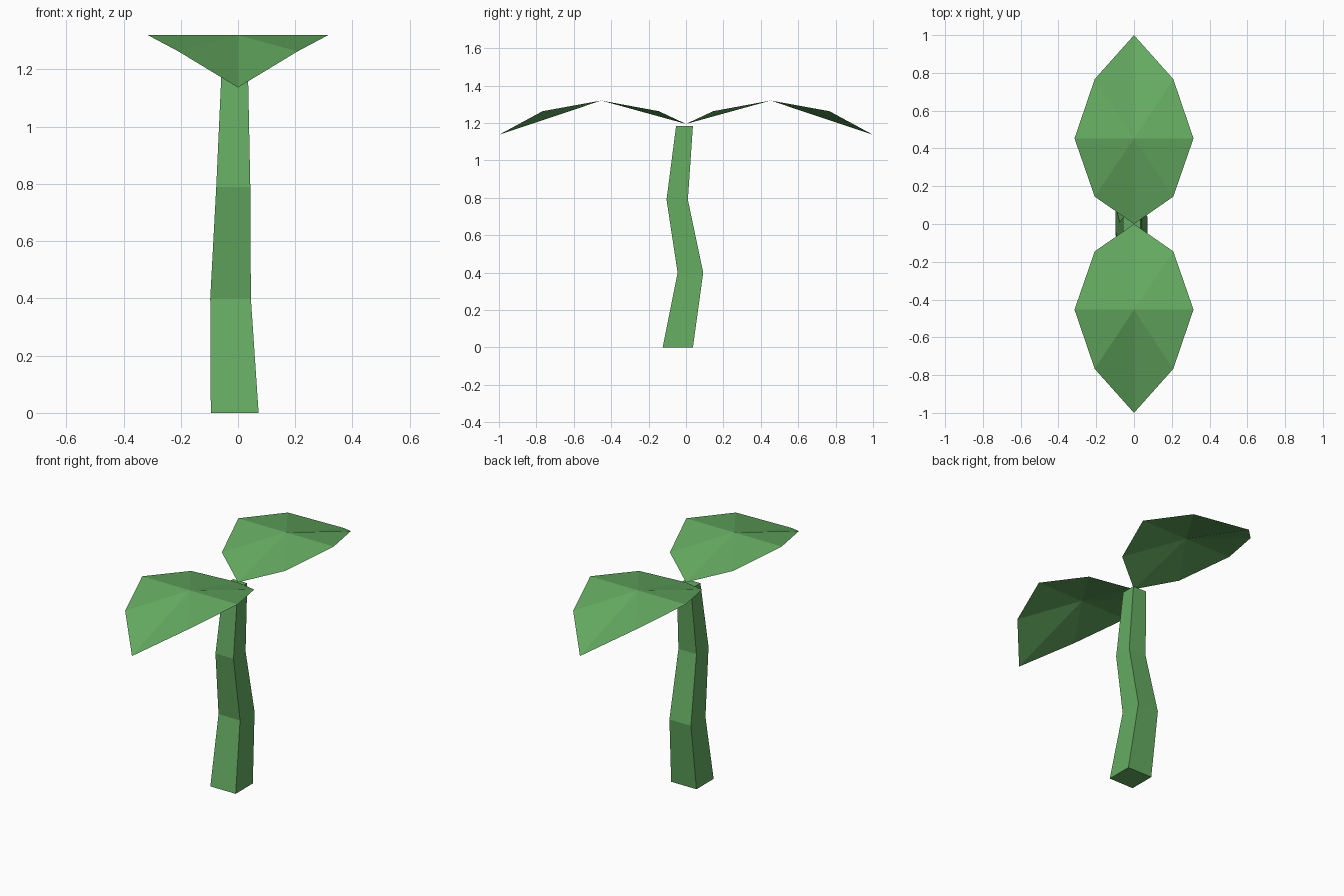
import bpy
import bmesh

cube = bpy.data.objects.get("Cube")
if cube:
    bpy.data.objects.remove(cube, do_unlink=True)

# One leaf green for the whole plant
green = bpy.data.materials.new("leaf_green")
green.use_nodes = True
colour = (0.13, 0.41, 0.12, 1)
green.diffuse_color = colour
shader = green.node_tree.nodes["Principled BSDF"]
shader.inputs["Base Color"].default_value = colour
shader.inputs["Roughness"].default_value = 0.8


def finish(name, bm, recalc=True):
    if recalc:
        bmesh.ops.recalc_face_normals(bm, faces=bm.faces)
    mesh = bpy.data.meshes.new(name)
    bm.to_mesh(mesh)
    bm.free()
    mesh.materials.append(green)
    obj = bpy.data.objects.new(name, mesh)
    bpy.context.collection.objects.link(obj)
    return obj


# Crooked four-sided stem: z, x range, y range of each ring
rings = [
    (0.00, -0.095, 0.072, -0.125, 0.037),
    (0.40, -0.097, 0.045, -0.045, 0.092),
    (0.79, -0.076, 0.043, -0.104, 0.010),
    (1.185, -0.058, 0.035, -0.053, 0.037),
]
bm = bmesh.new()
loops = []
for z, x0, x1, y0, y1 in rings:
    corners = ((x0, y0), (x1, y0), (x1, y1), (x0, y1))
    loops.append([bm.verts.new((x, y, z)) for x, y in corners])
for low, high in zip(loops, loops[1:]):
    for i in range(4):
        j = (i + 1) % 4
        bm.faces.new((low[i], low[j], high[j], high[i]))
bm.faces.new(loops[0][::-1])
bm.faces.new(loops[-1])
finish("stem", bm)


# Thin leaf bent over a cross ridge, slightly cupped along its midrib
def leaf(name, side):
    bm = bmesh.new()

    def point(x, y, z):
        return bm.verts.new((x, y * side, z))

    root = point(0, 0, 1.195)
    middle = point(0, 0.453, 1.32)
    tip = point(0, 1, 1.137)
    for s in (-1, 1):
        inner = point(0.208 * s, 0.145, 1.263)
        wide = point(0.315 * s, 0.453, 1.32)
        outer = point(0.208 * s, 0.767, 1.263)
        for end, shoulder in ((root, inner), (tip, outer)):
            bm.faces.new((end, shoulder, middle))
            bm.faces.new((shoulder, wide, middle))
    # All leaf faces look upward
    bm.normal_update()
    for face in bm.faces:
        if face.normal.z < 0:
            face.normal_flip()
    return finish(name, bm, recalc=False)


leaf("back_leaf", 1)
leaf("front_leaf", -1)
